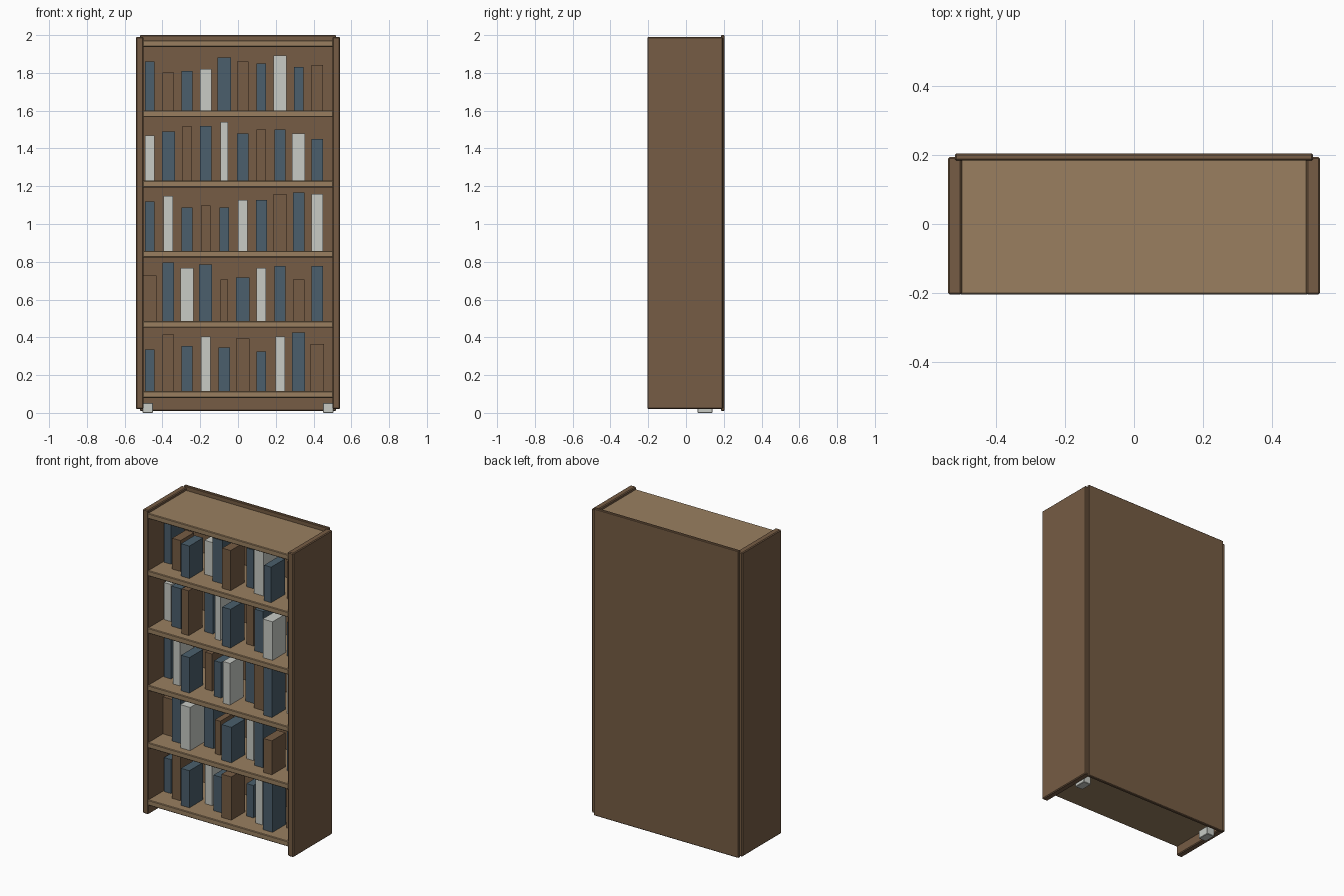
import bpy

cube = bpy.data.objects.get("Cube")
if cube:
    bpy.data.objects.remove(cube, do_unlink=True)


def make_material(name, rgb):
    mat = bpy.data.materials.new(name)
    mat.use_nodes = True
    color = (*rgb, 1.0)
    mat.diffuse_color = color
    mat.node_tree.nodes["Principled BSDF"].inputs["Base Color"].default_value = color
    return mat


dark_wood = make_material("dark wood", (0.181, 0.107, 0.058))
light_wood = make_material("light wood", (0.319, 0.212, 0.117))
slate_blue = make_material("slate blue", (0.070, 0.114, 0.150))
pale_grey = make_material("pale grey", (0.578, 0.597, 0.558))


def box(name, x, y, z, mat, bevel=0.0):
    """Box spanning the given (low, high) range on each axis."""
    spans = (x, y, z)
    bpy.ops.mesh.primitive_cube_add(size=1, location=[(a + b) / 2 for a, b in spans])
    obj = bpy.context.object
    obj.name = name
    obj.scale = [b - a for a, b in spans]
    bpy.ops.object.transform_apply(location=False, rotation=False, scale=True)
    obj.data.materials.append(mat)
    if bevel:
        mod = obj.modifiers.new("edge bevel", "BEVEL")
        mod.width = bevel
        mod.segments = 1
    return obj


# Carcass: back panel, two sides and the rear feet
box("back_panel", (-0.52, 0.52), (0.185, 0.205), (0.01, 2.0), dark_wood, 0.004)
for side, label in ((1, "left"), (-1, "right")):
    box(label + "_side_panel", sorted((side * 0.5, side * 0.54)),
        (-0.205, 0.195), (0.02, 1.99), dark_wood, 0.005)
    box(label + "_foot", sorted((side * 0.45, side * 0.505)),
        (0.06, 0.14), (0.0, 0.053), pale_grey, 0.003)

# Shelves, the last one being the top board
SHELF_STEP = 0.3715
SHELF_BASE = 0.08
THICKNESS = 0.035
for level in range(6):
    z = SHELF_BASE + level * SHELF_STEP
    name = "top_board" if level == 5 else f"shelf_{level + 1}"
    box(name, (-0.505, 0.505), (-0.205, 0.188), (z, z + THICKNESS), light_wood, 0.004)

# Books: heights and widths in hundredths, one row per shelf
heights = (
    (22, 30, 24, 29, 23, 28, 21, 29, 31, 25),
    (24, 31, 28, 30, 22, 23, 28, 29, 22, 29),
    (26, 29, 23, 24, 23, 27, 27, 30, 31, 30),
    (24, 26, 29, 29, 31, 25, 27, 27, 25, 22),
    (26, 20, 21, 22, 28, 26, 25, 29, 23, 24),
)
widths = ("5665675577", "7677475666", "5565556766", "5756465676", "5666765756")
cover_cycle = (slate_blue, dark_wood, slate_blue, pale_grey)

for row, row_heights in enumerate(heights):
    floor = SHELF_BASE + row * SHELF_STEP + THICKNESS
    for i, height in enumerate(row_heights):
        x = -0.467 + i * 0.0985
        half = int(widths[row][i]) / 200
        front = -0.055 - 0.05 * (i % 3)
        box(f"book_{row + 1}_{i + 1}", (x - half, x + half), (front, front + 0.14),
            (floor - 0.002, floor + height / 100), cover_cycle[(i + row) % 4])
